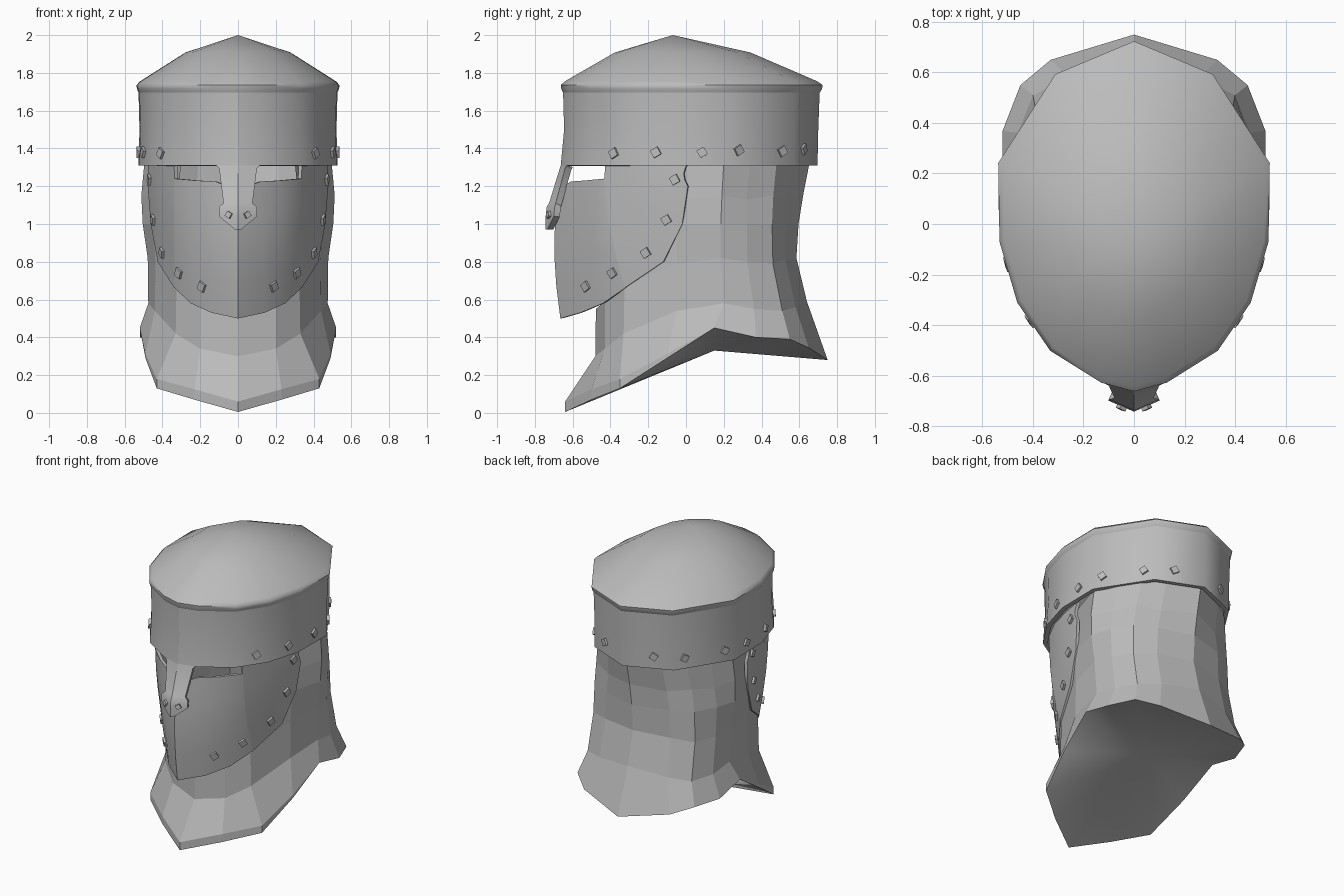
import bpy, bmesh, math
from mathutils import Vector, Matrix

cube = bpy.data.objects.get("Cube")
if cube:
    bpy.data.objects.remove(cube, do_unlink=True)

steel = bpy.data.materials.new("grey_steel")
steel.use_nodes = True
steel.use_backface_culling = True
GREY = (0.5, 0.5, 0.5, 1)
steel.diffuse_color = GREY
steel.node_tree.nodes["Principled BSDF"].inputs["Base Color"].default_value = GREY


def half_sheet(name, rows, thick=0, smooth=None, skip=None, limit=50):
    """Skin rows (top to bottom) of half-outline points (front to back), mirrored in x."""
    bm = bmesh.new()
    for side in (1, -1):
        grid = [[bm.verts.new((side * x, y, z)) for x, y, z in row] for row in rows]
        for r in range(len(rows) - 1):
            for c in range(len(rows[r]) - 1):
                if skip and skip(r, c):
                    continue
                quad = [grid[r][c], grid[r + 1][c], grid[r + 1][c + 1], grid[r][c + 1]]
                face = bm.faces.new(quad[::side])
                face.smooth = smooth(r) if smooth else True
    bmesh.ops.remove_doubles(bm, verts=bm.verts, dist=0.0005)
    loose = [v for v in bm.verts if not v.link_faces]
    bmesh.ops.delete(bm, geom=loose, context='VERTS')
    mesh = bpy.data.meshes.new(name)
    bm.to_mesh(mesh)
    bm.free()
    mesh.materials.append(steel)
    obj = bpy.data.objects.new(name, mesh)
    bpy.context.collection.objects.link(obj)
    if thick:
        mod = obj.modifiers.new("thickness", 'SOLIDIFY')
        mod.thickness = thick
        mod.offset = -1
        graph = bpy.context.evaluated_depsgraph_get()
        solid = bpy.data.meshes.new_from_object(obj.evaluated_get(graph))
        obj.modifiers.clear()
        obj.data = solid
        solid.name = name
    # sharp edges by angle, plus the ridge down the front of the shell parts
    bm = bmesh.new()
    bm.from_mesh(obj.data)
    for e in bm.edges:
        ridge = thick and all(abs(v.co.x) < 0.001 and v.co.y < -0.3 for v in e.verts)
        steep = len(e.link_faces) == 2 and e.calc_face_angle(0) > math.radians(limit)
        e.smooth = not (ridge or steep)
    bm.to_mesh(obj.data)
    bm.free()
    return obj


# Headband and domed top share one outline, scaled about the peak
OUTLINE = [(0, -.66), (.13, -.625), (.33, -.5), (.46, -.31), (.53, -.07),
           (.535, .24), (.31, .59), (0, .72)]
PEAK_Y = -.07


def ring(z, s, shift=0):
    return [(x * s, PEAK_Y + (y - PEAK_Y) * s + shift, z) for x, y in OUTLINE]


band = half_sheet("headband", [ring(1.71, .985), ring(1.5, .975), ring(1.31, .985, -.012)],
                  thick=.03)
half_sheet("domed_top", [ring(2, 0), ring(1.908, .52), ring(1.755, .97), ring(1.735, 1.005),
                         ring(1.715, 1), ring(1.695, .985)])

# Nose guard: rows of half width, centre y, edge y, z
nose_rows = [(.115, -.663, -.632, 1.311), (.1, -.668, -.64, 1.295), (.077, -.725, -.69, 1.11),
             (.1, -.738, -.695, 1.09), (.1, -.743, -.7, 1.04), (.015, -.743, -.735, .97)]
nose = half_sheet("nose_guard", [[(0, yc, z), (w, ye, z)] for w, yc, ye, z in nose_rows],
                  thick=.035)

# Face plate: columns from top edge to bottom edge; the low front edge leaves the eye slits
columns = [((0, -.68, 1.18), (0, -.665, .5)), ((.12, -.61, 1.225), (.14, -.56, .53)),
           ((.22, -.54, 1.23), (.25, -.44, .58)), ((.335, -.432, 1.24), (.335, -.325, .66)),
           ((.34, -.427, 1.33), (.34, -.32, .665)), ((.405, -.3, 1.33), (.425, -.12, .8)),
           ((.45, -.13, 1.33), (.462, -.02, 1)), ((.475, .015, 1.33), (.478, .01, 1.2))]


def plate_row(t):
    row = []
    for top, bottom in columns:
        p = Vector(top).lerp(Vector(bottom), t)
        p.y -= .025 * math.sin(math.pi * t)
        row.append(p)
    return row


plate = half_sheet("face_plate", [plate_row(i / 4) for i in range(5)], thick=.02)

# Neck cloth: faceted hood with a flared collar and a closed underside
HOOD_TOP = [(0, -.46), (.2, -.42), (.3, -.3), (.42, -.04), (.495, .2),
            (.43, .34), (.34, .48), (.21, .57), (0, .655)]
FLARE = [(0, -.48, .3), (.2, -.43, .34), (.33, -.33, .42), (.44, -.05, .54), (.475, .2, .58),
         (.46, .36, .55), (.4, .51, .54), (.26, .58, .56), (0, .64, .59)]
RIM = [(0, -.64, .005), (.23, -.5, .07), (.43, -.35, .13), (.49, -.1, .29), (.52, .15, .45),
       (.52, .37, .4), (.45, .55, .39), (.33, .65, .345), (0, .75, .28)]


def neck_row(t, z, width, back, bump=0, rise=1):
    row = []
    for i, ((x0, y0), (x1, y1, z1)) in enumerate(zip(HOOD_TOP, FLARE)):
        x, y = x0 + (x1 - x0) * t, y0 + (y1 - y0) * t
        wave = bump * (-1) ** i
        row.append((x * width * (1 + wave), y * (1 + wave) * (back if y > 0 else 1),
                    min(z, z1 + rise) + wave))
    return row


lip = [(x, y, z + .055 * min(1, max(0, (.1 - y) * 2))) for x, y, z in RIM]
cloth_rows = [neck_row(0, 1.33, 1, 1), neck_row(.2, 1.14, 1.03, .94, .012),
              neck_row(.5, 1, 1.04, .92), neck_row(.85, .82, 1, .91, rise=.25),
              FLARE, lip, RIM, [(0, .15, .33)] * len(RIM)]
half_sheet("neck_cloth", cloth_rows, smooth=lambda r: r == 6,
           skip=lambda r, c: r < 3 and c < 2)


# Square rivets seated on a surface, on both sides
def rivets(name, surface, spots, size=.044, turn=30):
    bm = bmesh.new()
    for spot in spots:
        for side in (1, -1):
            hit, at, normal, _ = surface.closest_point_on_mesh(
                Vector((spot[0] * side, spot[1], spot[2])))
            if hit:
                seat = (Matrix.Translation(at) @ normal.to_track_quat('Z', 'Y').to_matrix().to_4x4()
                        @ Matrix.Rotation(math.radians(turn * side), 4, 'Z')
                        @ Matrix.Diagonal((size, size, .028, 1)))
                bmesh.ops.create_cube(bm, size=1, matrix=seat)
    mesh = bpy.data.meshes.new(name)
    bm.to_mesh(mesh)
    bm.free()
    mesh.materials.append(steel)
    bpy.context.collection.objects.link(bpy.data.objects.new(name, mesh))


bpy.context.view_layer.update()
rivets("headband_rivets", band, [(.42, -.39, 1.375), (.52, -.165, 1.38), (.54, .085, 1.38),
                                 (.52, .295, 1.39), (.37, .525, 1.385), (.2, .65, 1.395)])
rivets("plate_rivets", plate, [(.47, -.06, 1.235), (.47, -.11, 1.02), (.42, -.22, .845),
                               (.31, -.39, .74), (.21, -.55, .665)])
rivets("nose_rivets", nose, [(.055, -.74, 1.05)], size=.03)
